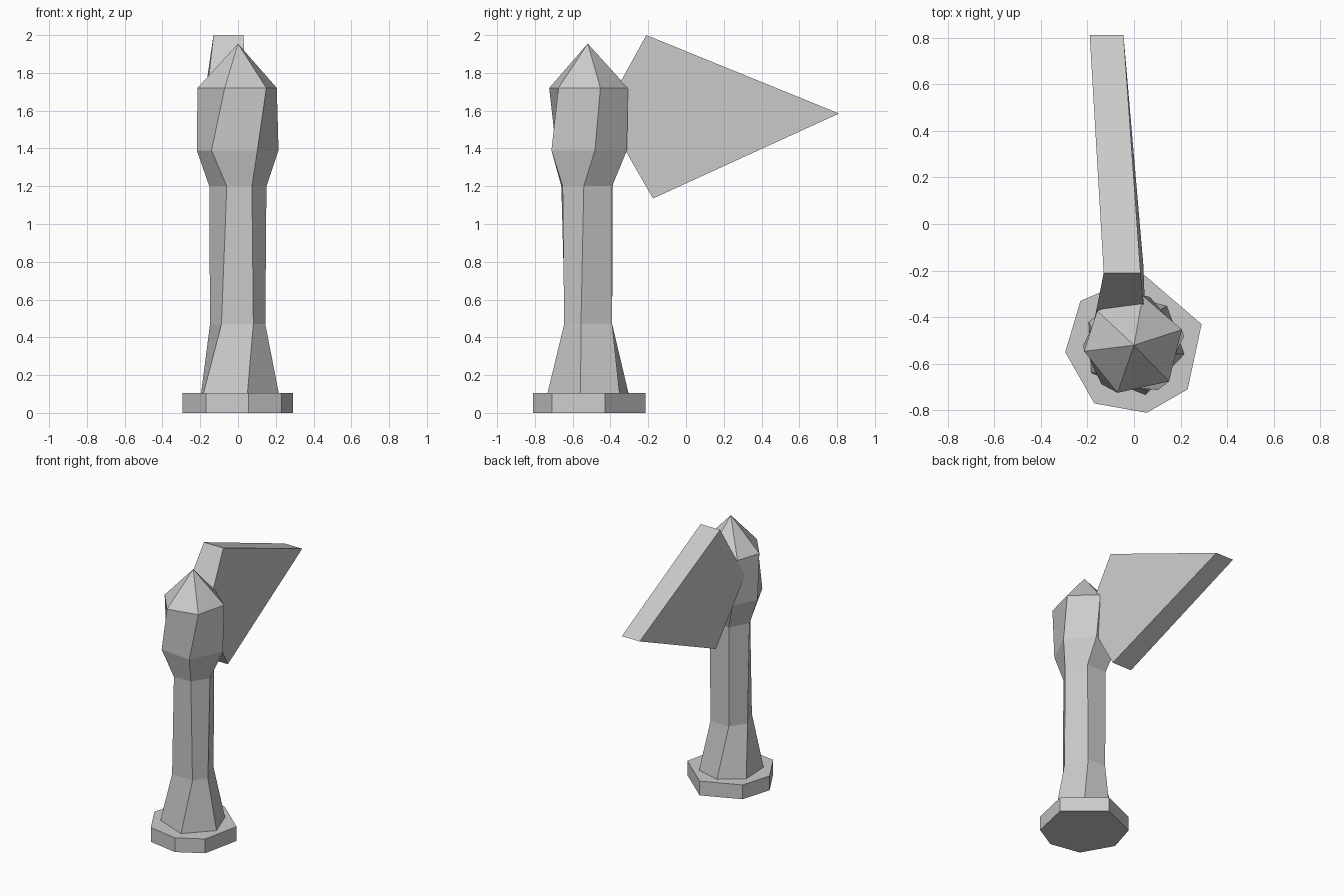
import bpy
from math import cos, sin, radians

if "Cube" in bpy.data.objects:
    bpy.data.objects.remove(bpy.data.objects["Cube"])

CY = -0.52  # handle axis


def make(name, verts, faces):
    mesh = bpy.data.meshes.new(name)
    mesh.from_pydata(verts, [], faces)
    mesh.update()
    obj = bpy.data.objects.new(name, mesh)
    bpy.context.collection.objects.link(obj)
    return obj


def ring(z, r, angles):
    return [(r * cos(radians(a)), CY + r * sin(radians(a)), z) for a in angles]


def loft(name, rings, tip=None):
    """Skin counter-clockwise rings; the top is flat or runs to a tip."""
    n = len(rings[0])
    verts = [v for r in rings for v in r]
    faces = [tuple(reversed(range(n)))]
    for k in range(len(rings) - 1):
        for i in range(n):
            j = (i + 1) % n
            faces.append((k*n + i, k*n + j, (k+1)*n + j, (k+1)*n + i))
    last = (len(rings) - 1) * n
    if tip:
        verts.append(tip)
        faces += [(last + i, last + (i + 1) % n, len(verts) - 1) for i in range(n)]
    else:
        faces.append(tuple(range(last, last + n)))
    return make(name, verts, faces)


# Irregular seven-sided pommel
outline = [(0.29, -0.43), (0.04, -0.215), (-0.23, -0.33), (-0.295, -0.55),
           (-0.17, -0.77), (0.055, -0.81), (0.23, -0.71)]
loft("pommel", [[(x, y, z) for x, y in outline] for z in (0, 0.105)])

# Six-sided handle flaring at the foot and swelling to a pointed head
loft("handle", [
    ring(0.10, 0.22, (-147, -77, -10, 50, 100, 153)),
    ring(0.47, 0.149, (-126, -57, -14, 60, 120, 174)),
    ring(1.20, 0.152, (-113, -61, -8, 58, 120, 180)),
    ring(1.39, 0.218, (-130, -62, 10, 72, 128, 180)),
    ring(1.72, 0.216, (-109, -46, 18, 80, 137, 187)),
], tip=(0, CY, 1.955))

# Thick kite-shaped blade, its inner corner buried in the head
# corner: y, z, left x, right x
blade = [(-0.436, 1.59, -0.175, 0.05), (-0.175, 1.135, -0.12, 0.04),
         (0.81, 1.585, -0.19, -0.045), (-0.21, 2.0, -0.13, 0.028)]
left = [(c[2], c[0], c[1]) for c in blade]
right = [(c[3], c[0], c[1]) for c in blade]
loft("blade", [left, right])
